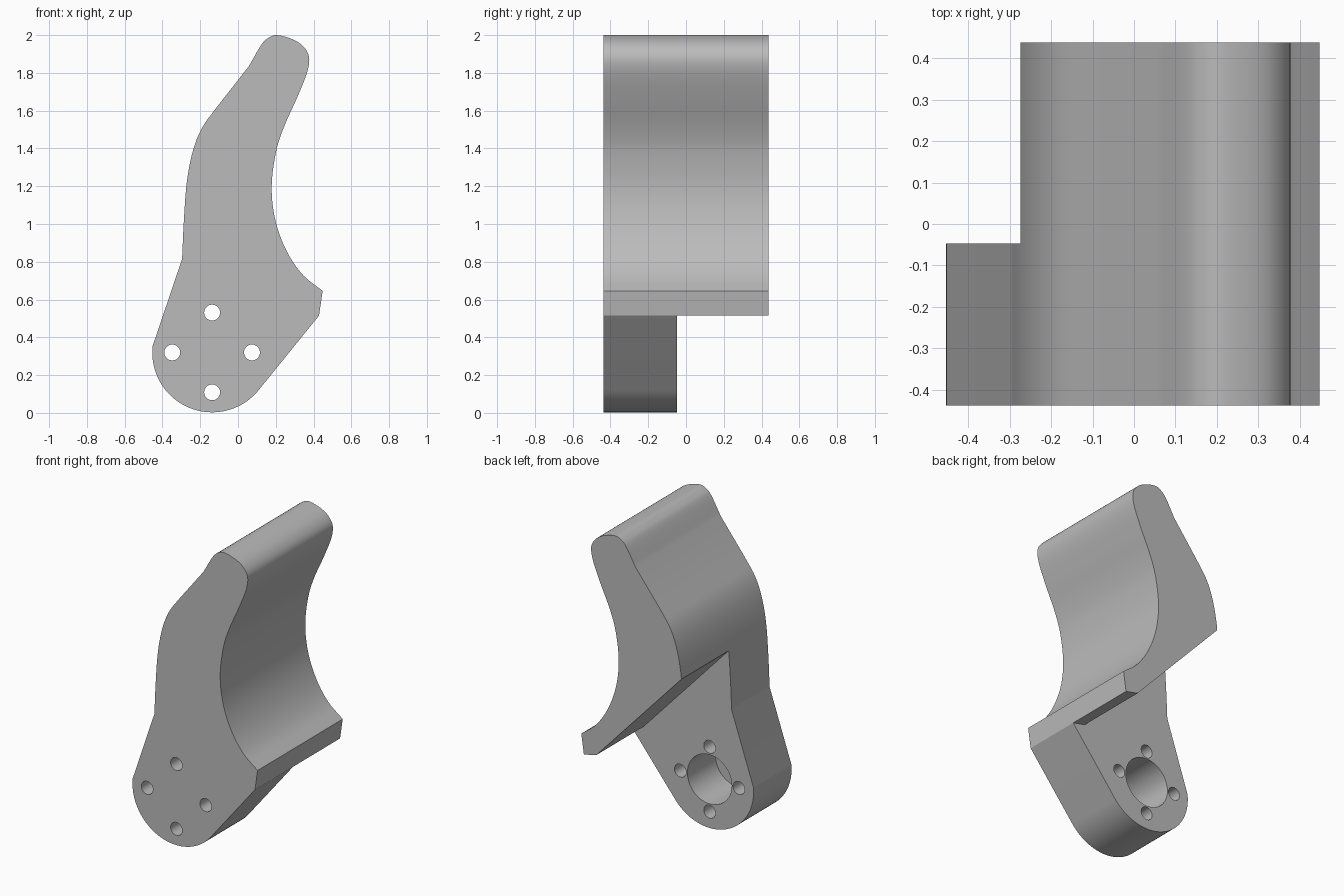
import bpy
import math
from mathutils import Vector

cube = bpy.data.objects.get("Cube")
if cube:
    bpy.data.objects.remove(cube, do_unlink=True)

HALF = 0.438            # half of the full width
STEP = -0.047           # rear face of the mounting plate
HUB = Vector((-0.137, 0.32))
HUB_R = 0.317

grey = bpy.data.materials.new("plain grey")
grey.use_nodes = True
grey.diffuse_color = (0.5, 0.5, 0.5, 1)
grey.node_tree.nodes["Principled BSDF"].inputs["Base Color"].default_value = (0.5, 0.5, 0.5, 1)


def smooth_path(points, steps=5):
    """Catmull-Rom curve through the points."""
    p = [Vector(q) for q in points]
    p = [2 * p[0] - p[1]] + p + [2 * p[-1] - p[-2]]
    path = []
    for a, b, c, d in zip(p, p[1:], p[2:], p[3:]):
        for i in range(steps):
            t = i / steps
            path.append(0.5 * (2 * b + (c - a) * t + (2 * a - 5 * b + 4 * c - d) * t * t
                               + (3 * b - a - 3 * c + d) * t ** 3))
    return path + [p[-2]]


def arc(center, radius, start, end, count):
    return [center + radius * Vector((math.cos(a), math.sin(a)))
            for a in (math.radians(start + (end - start) * i / count) for i in range(count + 1))]


def prism(name, outline, y0, y1):
    """Extrude a counter-clockwise x-z outline from y0 to y1."""
    n = len(outline)
    verts = [(p[0], y, p[1]) for y in (y0, y1) for p in outline]
    faces = [tuple(range(n)), tuple(range(2 * n - 1, n - 1, -1))]
    faces += [(i, i + n, (i + 1) % n + n, (i + 1) % n) for i in range(n)]
    mesh = bpy.data.meshes.new(name)
    mesh.from_pydata(verts, [], faces)
    mesh.materials.append(grey)
    obj = bpy.data.objects.new(name, mesh)
    bpy.context.collection.objects.link(obj)
    return obj


def cut(target, cutter):
    cutter.hide_render = True
    mod = target.modifiers.new("cut", "BOOLEAN")
    mod.operation = "DIFFERENCE"
    mod.solver = "EXACT"
    mod.object = cutter
    bpy.context.view_layer.objects.active = target
    bpy.ops.object.modifier_apply(modifier=mod.name)
    bpy.data.objects.remove(cutter, do_unlink=True)


# Side profile: hub arc, tip, concave front, rounded top, convex back
hub = arc(HUB, HUB_R, 174, 321, 40)
front_curve = smooth_path([(0.448, 0.646), (0.344, 0.73), (0.26, 0.852), (0.2, 1.01),
                           (0.178, 1.19), (0.2, 1.376), (0.243, 1.513), (0.312, 1.667),
                           (0.365, 1.8), (0.376, 1.884), (0.344, 1.942), (0.286, 1.979),
                           (0.206, 2.0), (0.159, 1.984), (0.122, 1.947), (0.058, 1.836)])
back_curve = smooth_path([(-0.116, 1.614), (-0.19, 1.51), (-0.238, 1.39), (-0.27, 1.23),
                          (-0.286, 1.03), (-0.296, 0.815)])
bracket = prism("curved_bracket", hub + [(0.429, 0.515)] + front_curve + back_curve, -HALF, HALF)

# Sloping relief behind the mounting plate
cut(bracket, prism("relief_cutter",
                   [(-0.6, -0.2), (0.6, -0.2), (0.6, 0.483), (0.429, 0.515), (0.34, 0.535),
                    (-0.28, 1.2), (-0.6, 1.54)], STEP, 0.7))

# Blind bearing pocket opening to the rear
cut(bracket, prism("pocket_cutter", arc(HUB, 0.16, 0, 354, 59), STEP - 0.29, 0.1))

# Four bolt holes around the hub
for k in range(4):
    angle = math.radians(90 * k)
    center = HUB + 0.211 * Vector((math.cos(angle), math.sin(angle)))
    cut(bracket, prism("bolt_cutter", arc(center, 0.042, 0, 350, 35), -0.6, 0.1))

bpy.ops.object.select_all(action="DESELECT")
bracket.select_set(True)
bpy.context.view_layer.objects.active = bracket
bpy.ops.object.shade_smooth_by_angle(angle=math.radians(25))
